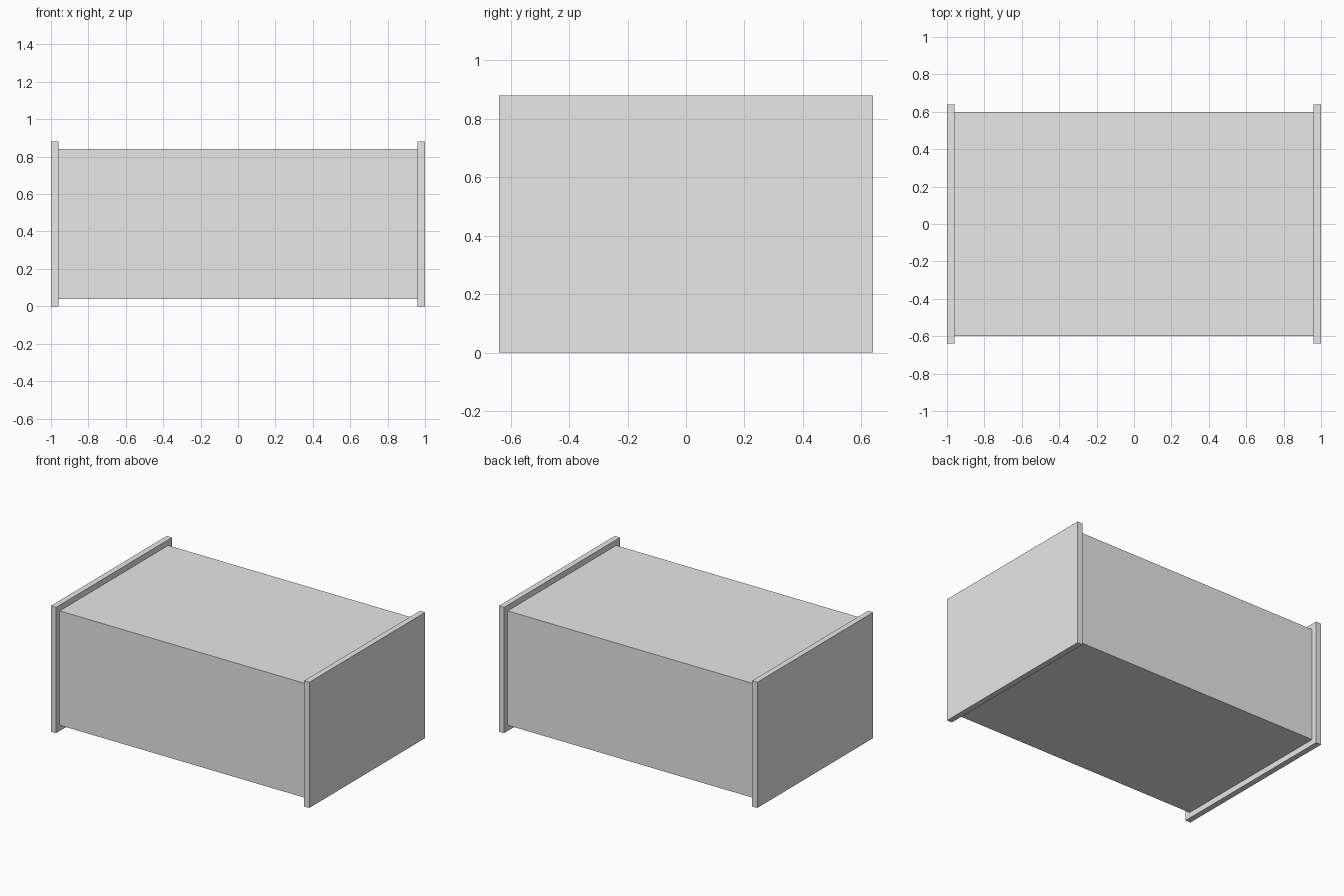
import bpy

cube = bpy.data.objects.get("Cube")
if cube:
    bpy.data.objects.remove(cube, do_unlink=True)

# Overall proportions
LENGTH, DEPTH, HEIGHT = 2.0, 1.28, 0.88
PANEL = 0.04   # end panel thickness
LIP = 0.04     # how far the end panels stand proud of the body

grey = bpy.data.materials.new("light_grey")
grey.use_nodes = True
colour = (0.8, 0.8, 0.8, 1)
grey.diffuse_color = colour
grey.node_tree.nodes["Principled BSDF"].inputs["Base Color"].default_value = colour


def box(name, centre, size):
    bpy.ops.mesh.primitive_cube_add(size=1, location=centre)
    obj = bpy.context.object
    obj.name = name
    obj.scale = size
    bpy.ops.object.transform_apply(location=False, rotation=False, scale=True)
    obj.data.materials.append(grey)
    return obj


# Main body
box("body", (0, 0, HEIGHT / 2),
    (LENGTH - 2 * PANEL, DEPTH - 2 * LIP, HEIGHT - 2 * LIP))

# Overhanging end panels
for side, name in ((1, "left_end_panel"), (-1, "right_end_panel")):
    box(name, (side * (LENGTH - PANEL) / 2, 0, HEIGHT / 2),
        (PANEL, DEPTH, HEIGHT))
